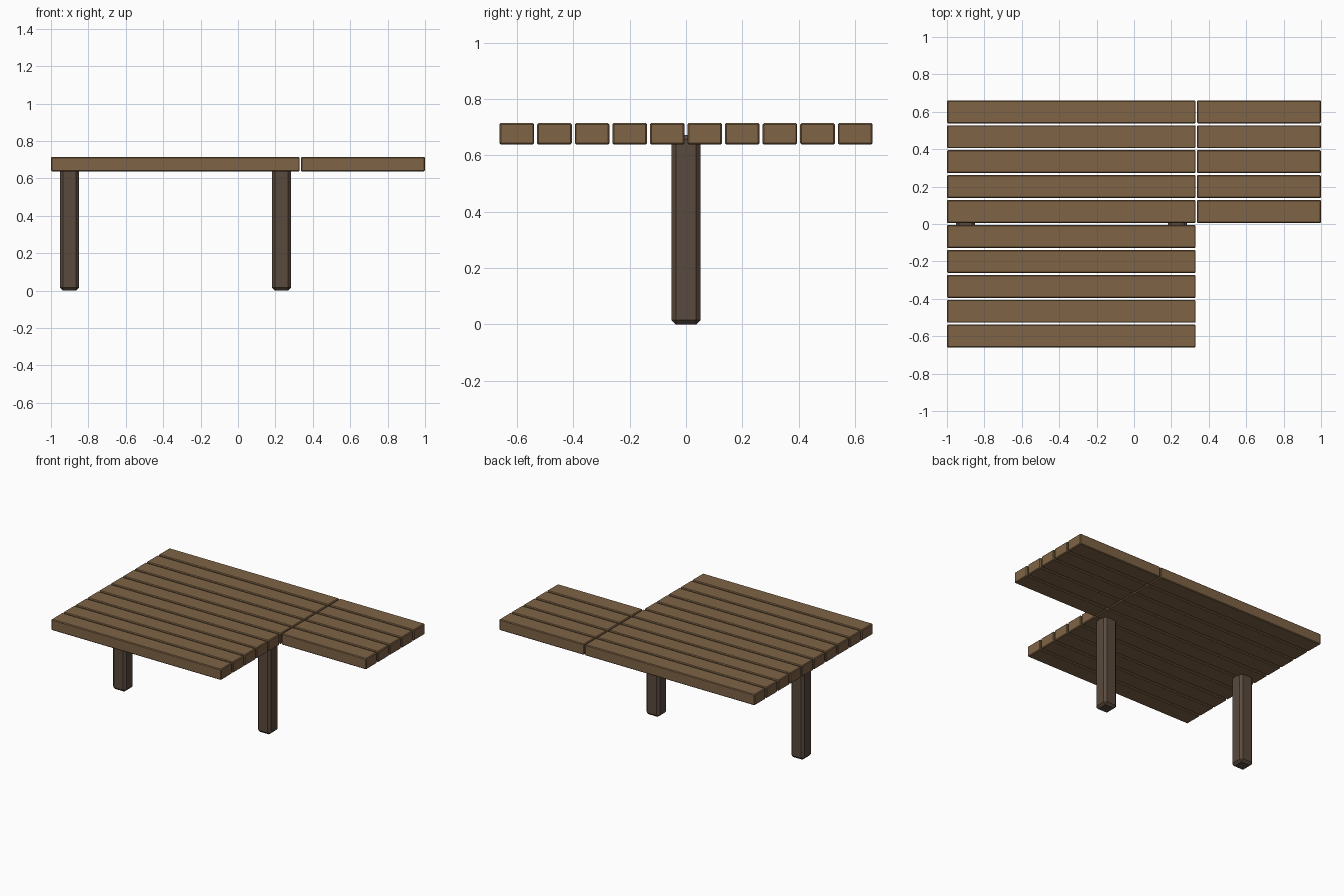
import bpy, bmesh
from mathutils import Vector

if "Cube" in bpy.data.objects:
    bpy.data.objects.remove(bpy.data.objects["Cube"])


def material(name, color):
    m = bpy.data.materials.new(name)
    m.diffuse_color = (*color, 1)
    m.use_nodes = True
    m.node_tree.nodes["Principled BSDF"].inputs["Base Color"].default_value = m.diffuse_color
    return m


plank_wood = material("plank_wood", (0.21, 0.125, 0.06))
post_wood = material("post_wood", (0.10, 0.068, 0.047))


def chamfered_box(name, lo, hi, chamfer, mat):
    """Box between two corners with every edge chamfered flat."""
    lo, hi = Vector(lo), Vector(hi)
    bm = bmesh.new()
    bmesh.ops.create_cube(bm, size=1)
    bmesh.ops.scale(bm, vec=hi - lo, verts=bm.verts)
    bmesh.ops.translate(bm, vec=(lo + hi) / 2, verts=bm.verts)
    bmesh.ops.bevel(bm, geom=bm.edges[:], offset=chamfer, segments=1,
                    profile=0.5, affect='EDGES')
    mesh = bpy.data.meshes.new(name)
    bm.to_mesh(mesh)
    bm.free()
    mesh.materials.append(mat)
    obj = bpy.data.objects.new(name, mesh)
    bpy.context.collection.objects.link(obj)
    return obj


PITCH, HALF_W = 0.1333, 0.0613
Z0, Z1 = 0.638, 0.715

# Deck planks: ten long rows, the back five continued by short planks
for i in range(10):
    y = (i - 4.5) * PITCH
    chamfered_box(f"long_plank_{i + 1}", (-1, y - HALF_W, Z0),
                  (0.33, y + HALF_W, Z1), 0.005, plank_wood)
    if i >= 5:
        chamfered_box(f"short_plank_{i - 4}", (0.336, y - HALF_W, Z0),
                      (1, y + HALF_W, Z1), 0.005, plank_wood)

# Two support posts under the centre line, let into the deck
for name, x in (("left_post", -0.901), ("right_post", 0.232)):
    chamfered_box(name, (x - 0.0515, -0.0515, 0), (x + 0.0515, 0.0515, 0.672),
                  0.016, post_wood)
